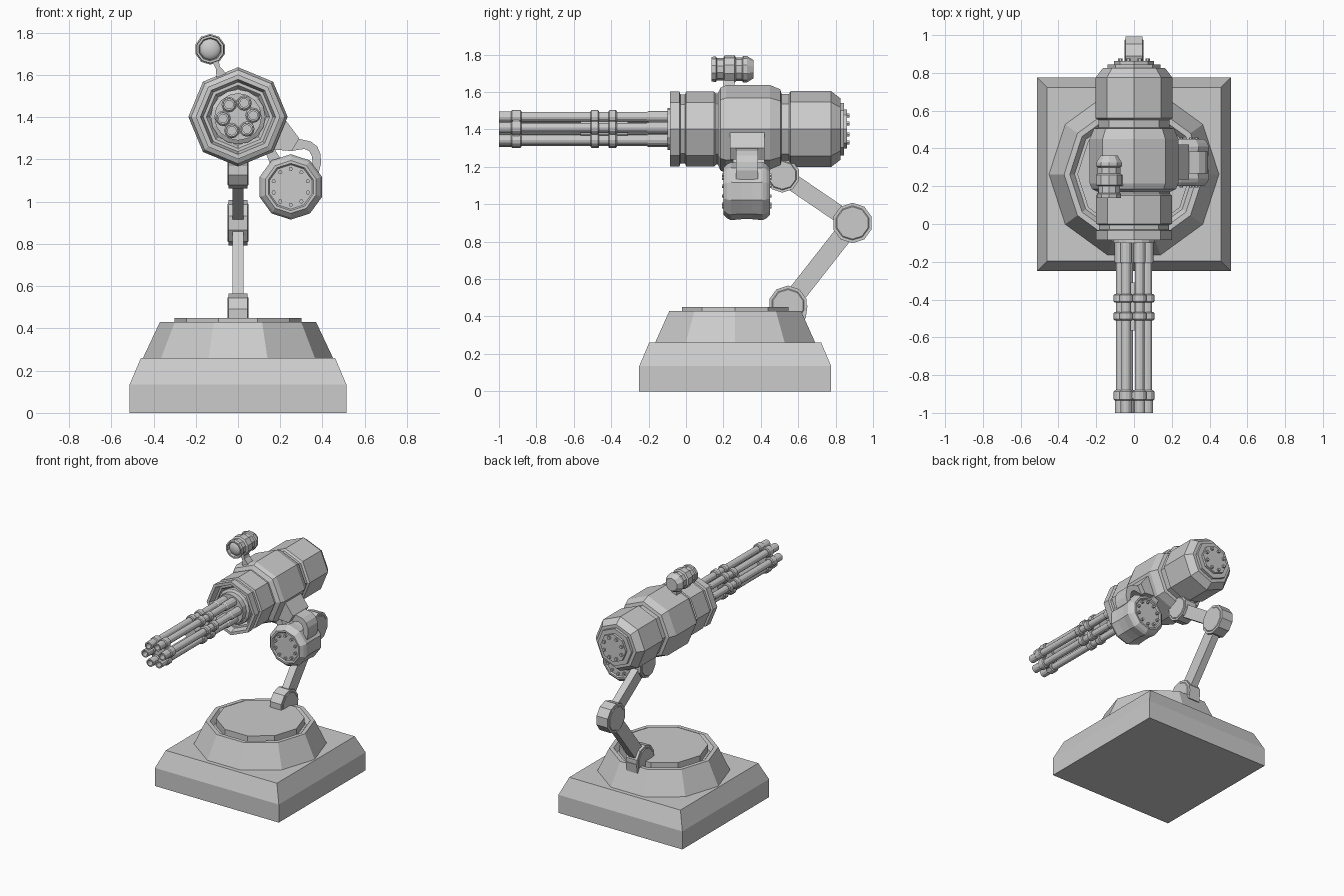
import bpy, bmesh, math
from math import cos, sin, pi, radians

if "Cube" in bpy.data.objects:
    bpy.data.objects.remove(bpy.data.objects["Cube"])


def finish(name, bm, smooth=False):
    bmesh.ops.recalc_face_normals(bm, faces=bm.faces)
    me = bpy.data.meshes.new(name)
    bm.to_mesh(me)
    bm.free()
    ob = bpy.data.objects.new(name, me)
    bpy.context.collection.objects.link(ob)
    for p in me.polygons:
        p.use_smooth = smooth
    return ob


def add_lathe(bm, prof, n, axis, c=(0, 0, 0), phase=0.0):
    """Revolve (radius, along-axis) points with n sides; radius 0 closes an end."""
    rings = []
    for r, a in prof:
        ring = []
        for i in range(1 if r == 0 else n):
            t = phase + 2 * pi * i / n
            u, v = r * cos(t), r * sin(t)
            p = {'X': (a, u, v), 'Y': (u, a, v), 'Z': (u, v, a)}[axis]
            ring.append(bm.verts.new([p[k] + c[k] for k in range(3)]))
        rings.append(ring)
    for A, B in zip(rings, rings[1:]):
        for i in range(n):
            j = (i + 1) % n
            if len(A) == 1:
                bm.faces.new((A[0], B[i], B[j]))
            elif len(B) == 1:
                bm.faces.new((A[i], A[j], B[0]))
            else:
                bm.faces.new((A[i], A[j], B[j], B[i]))


def lathe(name, prof, n, axis, c=(0, 0, 0), phase=0.0, smooth=False):
    bm = bmesh.new()
    add_lathe(bm, prof, n, axis, c, phase)
    return finish(name, bm, smooth)


def prism(name, pts, a0, a1, axis='Y'):
    """Extrude an outline (x,z for Y; y,z for X) from a0 to a1."""
    bm = bmesh.new()
    put = (lambda u, v, a: (u, a, v)) if axis == 'Y' else (lambda u, v, a: (a, u, v))
    A, B = ([bm.verts.new(put(u, v, a)) for u, v in pts] for a in (a0, a1))
    bm.faces.new(A)
    bm.faces.new(B)
    for i in range(len(pts)):
        j = (i + 1) % len(pts)
        bm.faces.new((A[i], A[j], B[j], B[i]))
    return finish(name, bm)


def bolts(name, n, R, c, a0, a1, r):
    bm = bmesh.new()
    for i in range(n):
        t = 2 * pi * (i + .5) / n
        add_lathe(bm, [(0, a0), (r, a0), (r, a1), (0, a1)], 6, 'Y',
                  (c[0] + R * cos(t), 0, c[2] + R * sin(t)))
    return finish(name, bm)


# Base: square plinth and ten-sided turntable
CY = 0.263
q = math.sqrt(2)
lathe("plinth", [(0, 0), (.513 * q, 0), (.513 * q, .135), (.46 * q, .26), (0, .26)],
      4, 'Z', (0, CY, 0), pi / 4)
lathe("turntable_housing", [(0, .25), (.45, .25), (.45, .26), (.37, .43), (.34, .43),
                            (.315, .395), (0, .395)], 10, 'Z', (0, CY, 0))
lathe("turntable_disc", [(0, .39), (.30, .39), (.30, .45), (0, .45)], 10, 'Z', (0, CY, 0))

# Folding arm: three joints, two links
J = [(.545, .46, .105), (.89, .90, .108), (.515, 1.155, .093)]
for name, (y, z, r) in zip(("lower_joint", "elbow_joint", "upper_joint"), J):
    half = [(0, .05), (r * .8, .05), (r * .85, .046), (r, .046)]
    prof = [(a, -b) for a, b in half] + half[::-1]
    lathe(name, prof, 10, 'X', (0, y, z), pi / 10)
for name, p, s, w in (("lower_link", J[0], J[1], .05), ("upper_link", J[1], J[2], .045)):
    dy, dz = s[0] - p[0], s[1] - p[1]
    L = math.hypot(dy, dz)
    ny, nz = -dz / L * w, dy / L * w
    prism(name, [(p[0] + ny, p[1] + nz), (s[0] + ny, s[1] + nz),
                 (s[0] - ny, s[1] - nz), (p[0] - ny, p[1] - nz)], -.027, .027, 'X')
prism("lower_joint_foot", [(.45, .39), (.64, .39), (.65, .46), (.45, .46)], -.045, .045, 'X')
prism("upper_joint_mount", [(.43, 1.16), (.59, 1.16), (.57, 1.24), (.40, 1.24)], -.045, .045, 'X')

# Octagonal gun body with a vertex on top
GZ = 1.402
G = (0, 0, GZ)
lathe("gun_body", [
    (0, -.02), (.135, -.02), (.15, -.04), (.165, -.04), (.178, -.085),
    (.20, -.085), (.20, -.035), (.185, -.03), (.185, -.005), (.20, 0),
    (.20, .15), (.19, .16), (.19, .17), (.222, .185), (.235, .215),
    (.235, .45), (.212, .505), (.188, .51), (.188, .55), (.203, .56),
    (.203, .775), (.165, .825), (.14, .825), (.14, .845), (.105, .845),
    (.105, .862), (0, .862)], 8, 'Y', G)
lathe("barrel_hub", [(0, 0), (.13, 0), (.13, -.05), (.112, -.06), (.112, -.1), (0, -.1)],
      16, 'Y', G)
bolts("rear_cap_bolts", 8, .078, G, .85, .875, .012)

# Six rotating barrels with lobed clamps
bm = bmesh.new()
clamp = bmesh.new()
for i in range(6):
    t = radians(6 + 60 * i)
    c = (.072 * cos(t), 0, GZ + .072 * sin(t))
    add_lathe(bm, [(0, -.08), (.031, -.08), (.031, -.2), (.025, -.21), (.025, -.92),
                   (.029, -.925), (.029, -1), (.02, -1), (.02, -.93), (0, -.93)], 12, 'Y', c)
    for a, b in ((-.935, -.88), (-.51, -.465), (-.415, -.37)):
        add_lathe(clamp, [(0, a), (.03, a), (.036, a + .006), (.036, b - .006),
                          (.03, b), (0, b)], 12, 'Y', c)
for a, b in ((-.925, -.89), (-.565, -.31), ):
    r = .08 if b < -.8 else .05
    add_lathe(clamp, [(0, a), (r, a), (r, b), (0, b)], 12, 'Y', G)
barrels = finish("barrels", bm)
finish("barrel_clamps", clamp)

# Ammunition drum hanging on the right
D = (.25, 0, 1.07)
half = [(0, .115), (.105, .115), (.112, .125), (.125, .125), (.145, .105), (.155, .085)]
y0 = .325
lathe("ammo_drum", [(r, y0 - a) for r, a in half] + [(.15, y0 - .03), (.15, y0 + .03)]
      + [(r, y0 + a) for r, a in half[::-1]], 10, 'Y', D, pi / 10 + pi / 5)
for name, s in (("drum_front_bolts", -1), ("drum_rear_bolts", 1)):
    bolts(name, 10, .085, D, y0 + s * .11, y0 + s * .132, .01)
prism("drum_strut", [(.12, 1.26), (.16, 1.27), (.21, 1.19), (.16, 1.16)], .25, .42)

# Feed bracket and curved chute
prism("feed_bracket", [(.15, 1.41), (.215, 1.40), (.29, 1.30), (.255, 1.24), (.13, 1.25)],
      .235, .42)
outer = [(.25, 1.305), (.30, 1.295), (.345, 1.285), (.375, 1.262), (.391, 1.225), (.393, 1.18), (.375, 1.11)]
inner = [(.335, 1.11), (.353, 1.18), (.35, 1.215), (.337, 1.24), (.315, 1.25), (.25, 1.24)]
prism("feed_chute", outer + inner, .268, .385)

# Sight on the upper left
S = (-.132, 0, 1.722)
lathe("sight_housing", [
    (0, .16), (.05, .16), (.055, .137), (.066, .137), (.068, .16), (.06, .165), (.06, .2),
    (.073, .207), (.073, .26), (.063, .267), (.063, .3), (.071, .306), (.071, .325),
    (.048, .362), (0, .362)], 10, 'Y', S, pi / 10)
lathe("sight_lens", [(0, .138)] + [(.052 * sin(radians(a)), .165 - .027 * cos(radians(a)))
      for a in (20, 40, 60, 80, 90)], 20, 'Y', S, 0, True)
prism("sight_mount", [(-.125, 1.67), (-.095, 1.68), (-.085, 1.64), (-.05, 1.60),
                      (-.05, 1.57), (-.10, 1.57), (-.105, 1.63)], .2, .26)
